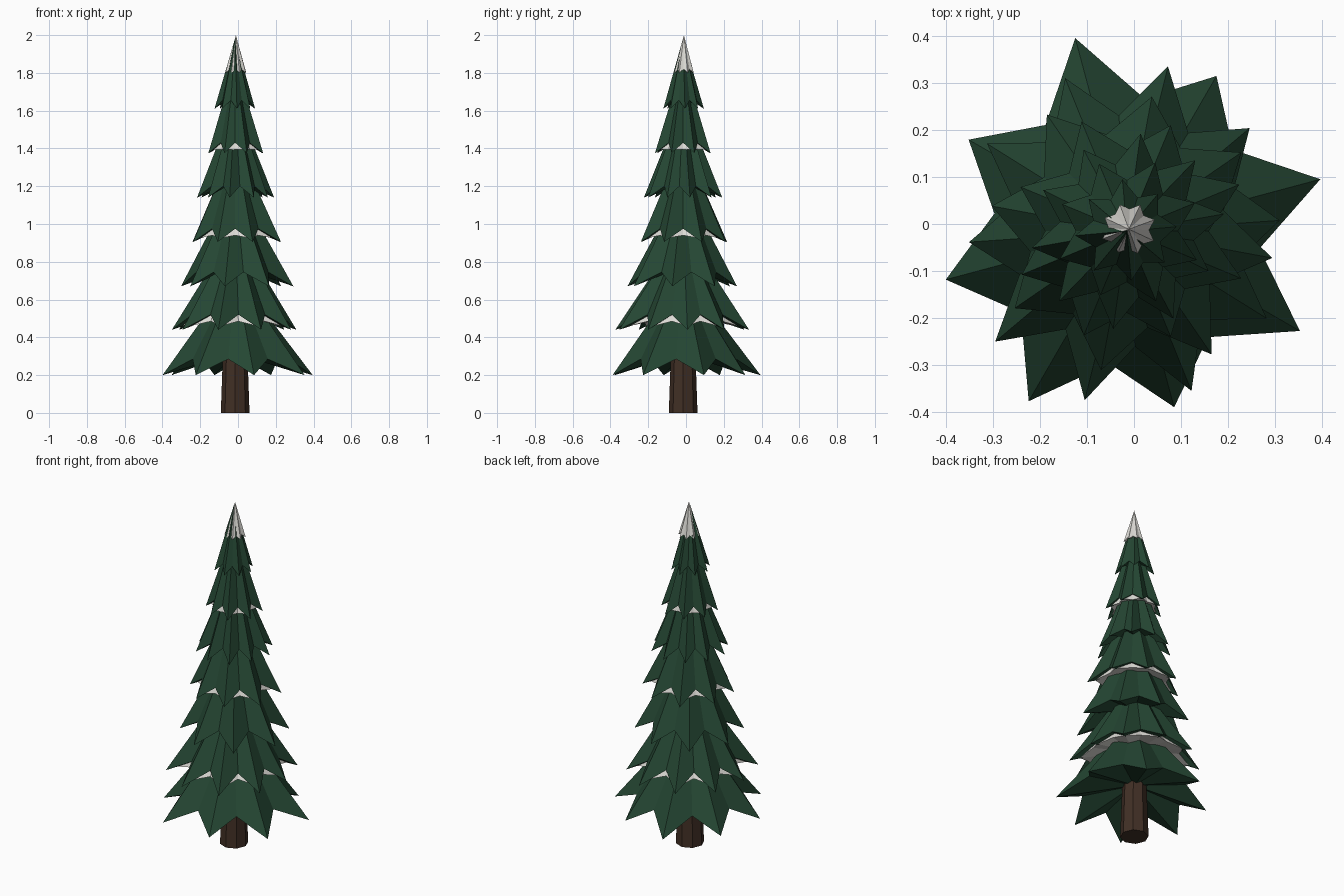
import bpy, bmesh, math, random

if "Cube" in bpy.data.objects:
    bpy.data.objects.remove(bpy.data.objects["Cube"])

random.seed(4)
CX, CY = -0.015, -0.015   # trunk axis sits slightly off the bounding centre


def material(name, rgb):
    m = bpy.data.materials.new(name)
    m.diffuse_color = (*rgb, 1)
    m.use_nodes = True
    m.node_tree.nodes["Principled BSDF"].inputs["Base Color"].default_value = m.diffuse_color
    return m


GREEN = material("pine green", (0.018, 0.062, 0.033))
SNOW = material("snow white", (0.72, 0.71, 0.67))
BROWN = material("bark brown", (0.052, 0.028, 0.018))


def finish(name, bm, mat):
    bmesh.ops.recalc_face_normals(bm, faces=bm.faces)
    me = bpy.data.meshes.new(name)
    bm.to_mesh(me)
    bm.free()
    me.materials.append(mat)
    ob = bpy.data.objects.new(name, me)
    ob.location = (CX, CY, 0)
    bpy.context.collection.objects.link(ob)
    return ob


def skirt(name, mat, tips, notch_r, phase, z_tip, z_notch, z_apex, z_under):
    """Star-shaped cone: drooping tips, raised notches, closed underneath."""
    bm = bmesh.new()
    n = len(tips)
    ring = []
    for i, r in enumerate(tips):
        for rad, z, off in ((r, z_tip, 0), (notch_r, z_notch, 0.5)):
            a = math.radians(phase + 360 * (i + off) / n)
            ring.append(bm.verts.new((rad * math.cos(a), rad * math.sin(a), z)))
    top = bm.verts.new((0, 0, z_apex))
    under = bm.verts.new((0, 0, z_under))
    for i in range(2 * n):
        a, b = ring[i], ring[(i + 1) % (2 * n)]
        bm.faces.new((a, b, top))
        bm.faces.new((b, a, under))
    return finish(name, bm, mat)


def jitter(n, r):
    return [r * random.uniform(0.94, 1.05) for _ in range(n)]


# Tapered trunk
bm = bmesh.new()
bmesh.ops.create_cone(bm, cap_ends=True, segments=8, radius1=0.076, radius2=0.055,
                      depth=0.6)
bmesh.ops.translate(bm, verts=bm.verts, vec=(0, 0, 0.3))
finish("trunk", bm, BROWN)

# Branch tiers: tip radii, phase, tip height, notch rise, apex height
tiers = [
    ([.425, .38, .424, .388, .398, .417, .387, .424], 15, 0.20, 0.085, 0.74),
    ([.325, .34, .36, .35, .35, .336, .365, .37, .366, .35], 4, 0.44, 0.08, 0.98),
    (jitter(8, .305), 34.5, 0.67, 0.075, 1.22),
    (jitter(8, .252), 22.5, 0.905, 0.07, 1.44),
    (jitter(10, .203), 10, 1.14, 0.06, 1.66),
    (jitter(8, .155), 22.5, 1.375, 0.055, 1.86),
    (jitter(8, .106), 5, 1.61, 0.045, 1.985),
]
for k, (tips, phase, z, rise, apex) in enumerate(tiers):
    mean = sum(tips) / len(tips)
    notch = mean * 0.70
    skirt(f"branch_tier_{k + 1}", GREEN, tips, notch, phase,
          z, z + rise, apex, z + rise + 0.03)
    # Snow peeking out below every second tier
    if k % 2 == 1:
        skirt(f"snow_band_{k + 1}", SNOW, [t * 0.84 for t in tips], notch * 0.99,
              phase, z + 0.02, z + rise - 0.035, apex - 0.08, z + rise)

# Snow cap on the tip, nudged so the green shows through at front left
cap = skirt("snow_cap", SNOW, jitter(8, .058), 0.043, 20, 1.80, 1.82, 2.0, 1.83)
cap.location.x += 0.004
cap.location.y += 0.004
